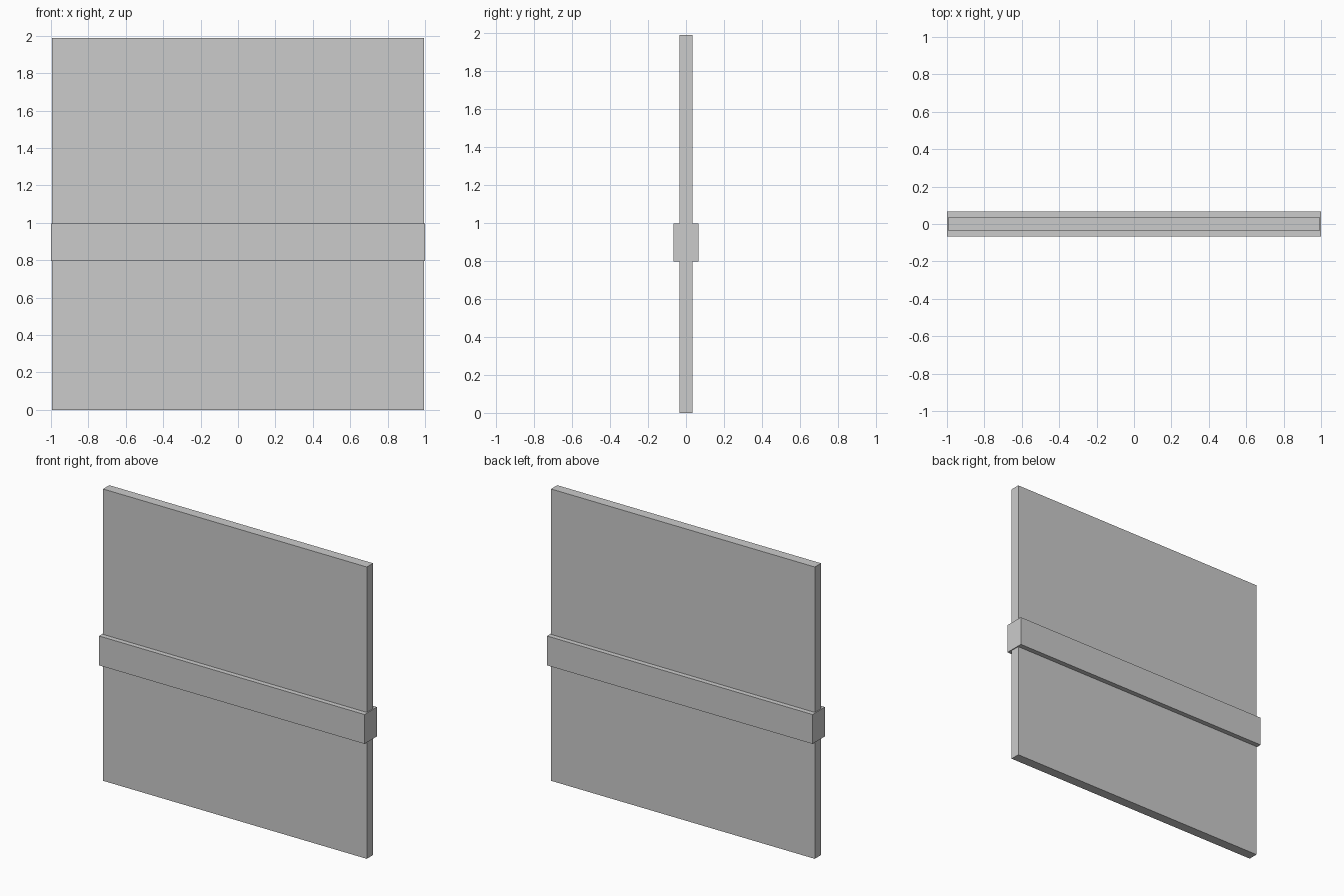
import bpy

if "Cube" in bpy.data.objects:
    bpy.data.objects.remove(bpy.data.objects["Cube"])


def box(name, size, centre):
    bpy.ops.mesh.primitive_cube_add(size=1, location=centre)
    obj = bpy.context.object
    obj.name = name
    obj.scale = size
    bpy.ops.object.transform_apply(location=False, rotation=False, scale=True)
    return obj


# Thin upright sheet
box("wall_panel", (1.987, 0.067, 1.987), (0, 0, 0.9935))

# Thicker horizontal rail wrapping the panel just below mid height
box("cross_rail", (2.0, 0.134, 0.2), (0, 0, 0.897))
